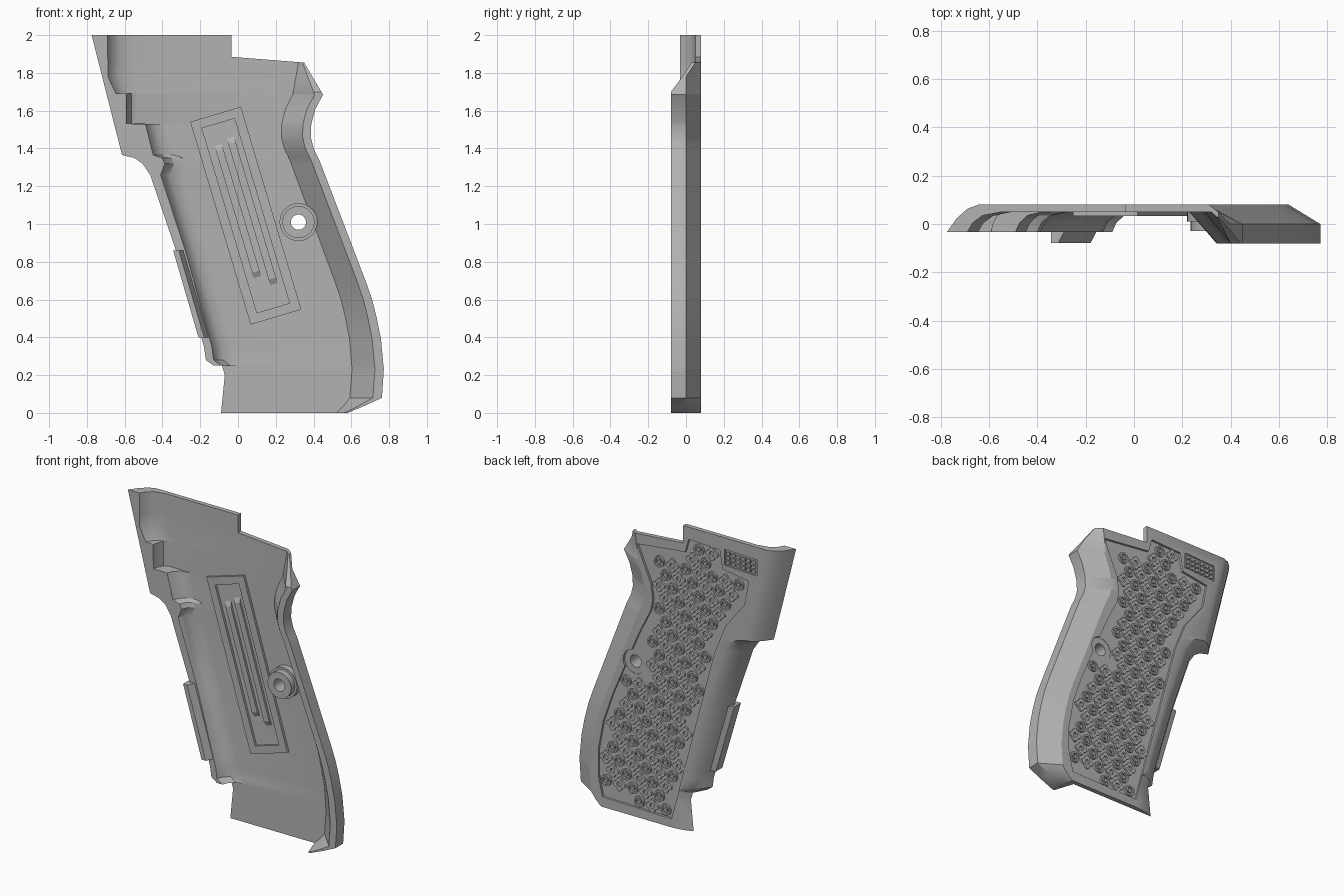
import bpy, bmesh, math
from mathutils import Vector

old = bpy.data.objects.get("Cube")
if old:
    bpy.data.objects.remove(old)

grey = bpy.data.materials.new("plain grey")
grey.use_nodes = True
grey.diffuse_color = (0.45, 0.45, 0.45, 1)
grey.node_tree.nodes["Principled BSDF"].inputs["Base Color"].default_value = (0.45, 0.45, 0.45, 1)

FLOOR, BACK = 0.05, 0.08


def finish(name, bm):
    bmesh.ops.recalc_face_normals(bm, faces=bm.faces)
    mesh = bpy.data.meshes.new(name)
    bm.to_mesh(mesh)
    bm.free()
    mesh.materials.append(grey)
    obj = bpy.data.objects.new(name, mesh)
    bpy.context.collection.objects.link(obj)
    return obj


def add_loft(bm, rings, closed=False):
    """Skin equal-length rings of points; cap the ends unless closed."""
    loops = [[bm.verts.new(p) for p in ring] for ring in rings]
    pairs = list(zip(loops, loops[1:]))
    if closed:
        pairs.append((loops[-1], loops[0]))
    else:
        bm.faces.new(loops[0])
        bm.faces.new(loops[-1][::-1])
    n = len(loops[0])
    for a, b in pairs:
        for i in range(n):
            j = (i + 1) % n
            bm.faces.new((a[i], a[j], b[j], b[i]))


def add_prism(bm, outline, y0, y1):
    add_loft(bm, [[(x, y, z) for x, z in outline] for y in (y0, y1)])


def prism(name, outline, y0, y1):
    bm = bmesh.new()
    add_prism(bm, outline, y0, y1)
    return finish(name, bm)


def circle(cx, cz, r, n=32, lobes=0, depth=0.0):
    pts = []
    for i in range(n):
        a = math.tau * i / n
        q = r * (1 + depth * math.cos(lobes * a))
        pts.append((cx + q * math.cos(a), cz + q * math.sin(a)))
    return pts


def add_tube(bm, outer, inner, y0, y1):
    rings = [(outer, y0), (outer, y1), (inner, y1), (inner, y0)]
    add_loft(bm, [[(x, y, z) for x, z in o] for o, y in rings], closed=True)


def cut(obj, cutter):
    mod = obj.modifiers.new("cut", 'BOOLEAN')
    mod.operation, mod.solver, mod.object = 'DIFFERENCE', 'EXACT', cutter
    bpy.context.view_layer.update()
    graph = bpy.context.evaluated_depsgraph_get()
    mesh = bpy.data.meshes.new_from_object(obj.evaluated_get(graph))
    obj.modifiers.clear()
    obj.data = mesh
    bpy.data.objects.remove(cutter)


def lerp(table, z):
    for (z0, v0), (z1, v1) in zip(table, table[1:]):
        if z <= z1:
            return v0 + (v1 - v0) * (z - z0) / (z1 - z0)
    return table[-1][1]


def smooth(obj, degrees=30):
    bpy.ops.object.select_all(action='DESELECT')
    obj.select_set(True)
    bpy.context.view_layer.objects.active = obj
    bpy.ops.object.shade_smooth_by_angle(angle=math.radians(degrees))


# Edge curves and rim widths, all as (height, value)
left = [(0, -.09), (.1, -.08), (.2, -.07), (.25, -.085), (.251, -.13), (.28, -.17), (.35, -.18),
        (.85, -.325), (1.26, -.465), (1.32, -.505), (1.35, -.55), (1.365, -.614), (2, -.775)]
right = [(0, .58), (.037, .67), (.08, .762), (.23, .772), (.39, .757), (.5, .735), (.6, .71), (.7, .675),
         (1.34, .43), (1.4, .4), (1.46, .385), (1.53, .388), (1.61, .41), (1.685, .45), (1.855, .35), (2, .35)]
left_rim = [(0, .01), (.25, .01), (.251, .04), (1.26, .055), (1.365, .165), (1.53, .165),
            (1.531, .065), (1.69, .105), (1.691, .05), (1.78, .03), (2, .085)]
left_hollow = [(0, .02), (.25, .02), (.251, .11), (1.53, .11), (1.531, .06), (1.69, .06), (1.691, .14), (2, .14)]
left_front = [(0, .049), (.25, .049), (.251, -.033), (2, -.033)]
right_chamfer = [(0, .02), (.08, .13), (1.6, .14), (1.7, .15), (1.855, .04), (2, .04)]
right_floor = [(0, .06), (.08, .17), (1.44, .155), (1.685, .16), (1.855, .03), (2, .03)]
right_front = [(0, -.08), (1.7, -.08), (1.78, -.02), (1.855, .03), (2, .03)]


def section(z):
    l, r = lerp(left, z), lerp(right, z)
    lf, rf = lerp(left_front, z), lerp(right_front, z)
    rim, hollow = l + lerp(left_rim, z), lerp(left_hollow, z)
    slope = lerp(right_floor, z)
    rise = BACK - lf
    pts = [(r, rf), (r, max(0, rf + .02)), (r - lerp(right_chamfer, z), BACK),
           (l + .13, BACK), (l + .085, lf + rise * .85), (l + .04, lf + rise * .5), (l, lf),
           (rim, lf), (rim + hollow * .15, lf + (FLOOR - lf) * .45),
           (rim + hollow * .45, lf + (FLOOR - lf) * .82), (rim + hollow, FLOOR),
           (r - slope, FLOOR), (r - slope * .28, rf)]
    return [(x, y, z) for x, y in pts]


# Hollow shell
bm = bmesh.new()
levels = sorted({z for t in (left, right, left_rim, left_hollow, right_front, right_floor) for z, v in t})
add_loft(bm, [section(z) for z in levels])
shell = finish("grip_shell", bm)

# Stepped top edge
cut(shell, prism("top_cutter", [(-.035, 2.1), (-.035, 1.885), (.6, 1.835), (.6, 2.1)], -.2, .2))

# Recessed field on the outer face
field = [(.3, 1.79), (-.05, 1.83), (-.075, 1.92), (-.3, 1.91), (-.32, 1.79), (-.51, 1.76), (-.48, 1.6),
         (-.34, 1.42), (-.26, 1.22), (.05, .055), (.55, .065), (.58, .2), (.58, .37), (.545, .56),
         (.48, .75), (.29, 1.2), (.2, 1.38), (.185, 1.46), (.2, 1.56)]
cut(shell, prism("field_cutter", field, BACK - .015, .2))

# Screw seat and hole
SX, SZ = .32, 1.01
cut(shell, prism("seat_cutter", circle(SX, SZ, .08), .062, .2))
cut(shell, prism("hole_cutter", circle(SX, SZ, .04), -.2, .2))

# Small tag recess near the top
tag = [(-.335, 1.925), (-.335, 1.82), (-.57, 1.81), (-.57, 1.915)]
cut(shell, prism("tag_cutter", tag, BACK - .008, .2))
smooth(shell)

# Raised collar around the screw hole, inside and out
bm = bmesh.new()
add_tube(bm, circle(SX, SZ, .085), circle(SX, SZ, .04), -.03, .063)
add_tube(bm, circle(SX, SZ, .1), circle(SX, SZ, .082), .01, .055)
smooth(finish("screw_collar", bm))


# Relief of rings and rosettes filling the field
def inside(x, z, margin=.04):
    p, odd = Vector((x, z)), False
    for i, b in enumerate(field):
        a = field[i - 1]
        va, vb = Vector(a), Vector(b)
        t = max(0, min(1, (p - va).dot(vb - va) / (vb - va).length_squared))
        if (va.lerp(vb, t) - p).length < margin:
            return False
        if (a[1] > z) != (b[1] > z) and x < a[0] + (z - a[1]) * (b[0] - a[0]) / (b[1] - a[1]):
            odd = not odd
    return odd and math.hypot(x - SX, z - SZ) > .125


bm = bmesh.new()
step = .096
for row in range(25):
    for col in range(-8, 9):
        x, z = (col + row % 2 / 2) * step, .1 + row * step * .8
        if not inside(x, z):
            continue
        if (col + row // 2) % 2:
            add_tube(bm, circle(x, z, .036, 16), circle(x, z, .025, 16), .06, BACK - .002)
            add_prism(bm, circle(x, z, .013, 10), .06, BACK - .002)
        else:
            add_tube(bm, circle(x, z, .038, 24, 4, .2), circle(x, z, .016, 24), .06, BACK - .002)
smooth(finish("relief_pattern", bm))

# Plain studs in the tag recess
bm = bmesh.new()
for row in range(3):
    for col in range(6):
        x, z = -.36 - col * .037, 1.9 - row * .03 - col * .0015
        add_prism(bm, [(x - .013, z - .01), (x + .013, z - .01), (x + .013, z + .01), (x - .013, z + .01)], .065, BACK)
finish("tag_studs", bm)

# Raised frame and ramped ribs on the inner floor
origin = Vector((.041, 1.044))
along = Vector((.285, -.958)).normalized()
across = Vector((-along.y, along.x))


def place(u, v):
    return tuple(origin + along * u + across * v)


def rectangle(u, v):
    return [place(*p) for p in ((-u, -v), (u, -v), (u, v), (-u, v))]


bm = bmesh.new()
add_tube(bm, rectangle(.56, .14), rectangle(.51, .09), .034, .055)
finish("inner_frame", bm)

for name, v, u0, u1 in (("rib_left", -.033, -.41, .34), ("rib_right", .04, -.43, .4)):
    bm = bmesh.new()
    ends = []
    for y, ramp in ((.055, 0), (.036, .04)):
        box = ((u0 + ramp, v - .02), (u1 - ramp, v - .02), (u1 - ramp, v + .02), (u0 + ramp, v + .02))
        ends.append([(x, y, z) for x, z in (place(*p) for p in box)])
    add_loft(bm, ends)
    finish(name, bm)

# Thin tab along the forward edge
bm = bmesh.new()
rings = []
for z in (.4, .86):
    x = lerp(left, z) - .015
    rings.append([(x, -.078, z), (x + .03, -.078, z), (x + .06, -.02, z), (x + .05, 0, z), (x, -.01, z)])
add_loft(bm, rings)
finish("edge_tab", bm)
